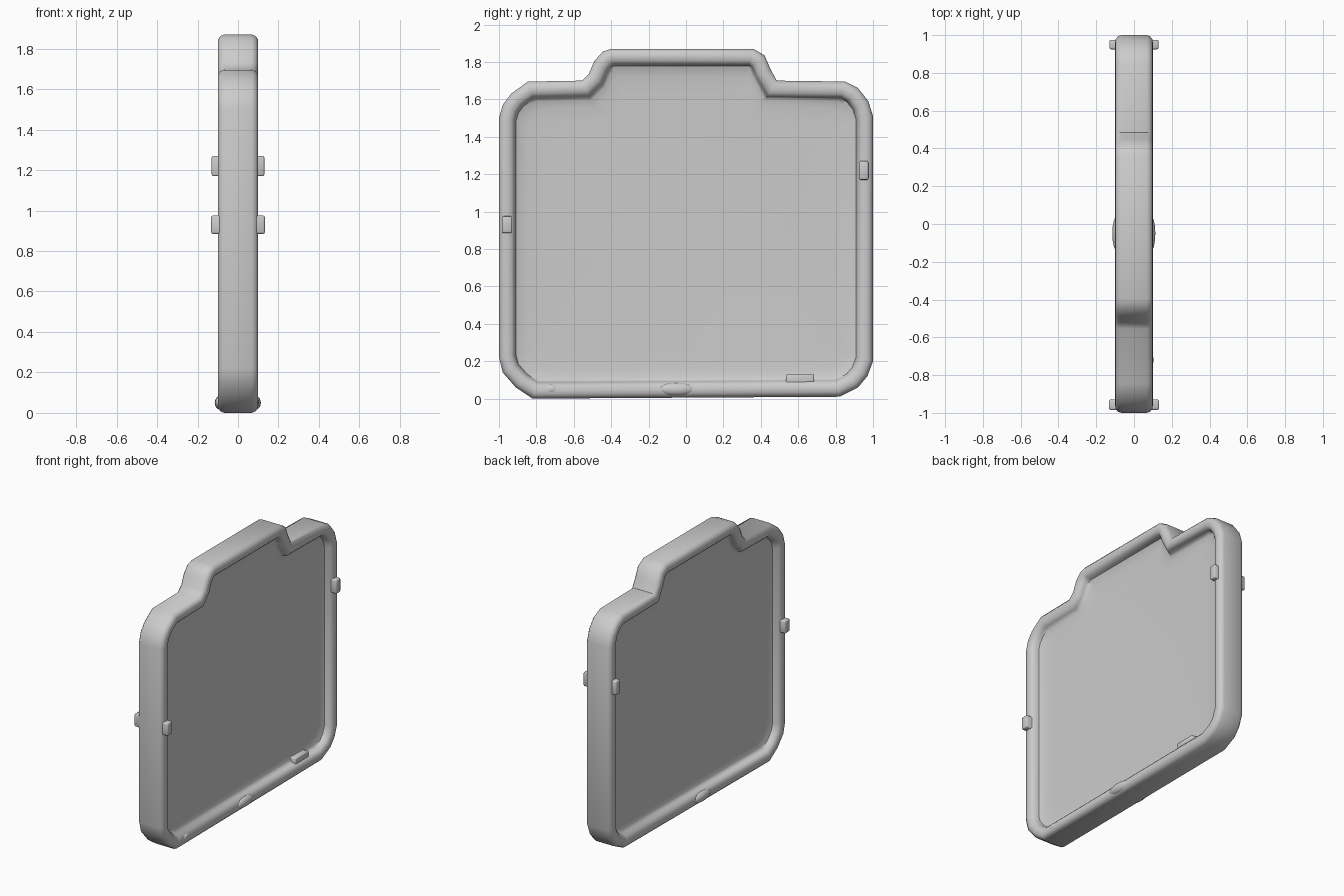
import bpy, bmesh, math
from mathutils import Vector

cube = bpy.data.objects.get("Cube")
if cube:
    bpy.data.objects.remove(cube, do_unlink=True)

grey = bpy.data.materials.new("light grey")
grey.use_nodes = True
COLOUR = (0.6, 0.6, 0.6, 1)
grey.diffuse_color = COLOUR
grey.node_tree.nodes["Principled BSDF"].inputs["Base Color"].default_value = COLOUR


def add_object(name, bm, angle=50):
    bmesh.ops.recalc_face_normals(bm, faces=bm.faces)
    mesh = bpy.data.meshes.new(name)
    bm.to_mesh(mesh)
    bm.free()
    mesh.materials.append(grey)
    obj = bpy.data.objects.new(name, mesh)
    bpy.context.collection.objects.link(obj)
    bpy.ops.object.select_all(action='DESELECT')
    obj.select_set(True)
    bpy.context.view_layer.objects.active = obj
    bpy.ops.object.shade_smooth_by_angle(angle=math.radians(angle))
    return obj


# Outer silhouette in (y, z), clockwise from the lower front corner
outline = [Vector(p) for p in (
    (-.82, 0), (-.91, .06), (-.98, .14), (-1, .22),
    (-1, 1.5), (-.98, 1.57), (-.935, 1.63), (-.845, 1.695),
    (-.555, 1.7), (-.52, 1.735), (-.49, 1.805), (-.445, 1.855), (-.4, 1.87),
    (.36, 1.87), (.42, 1.835), (.45, 1.765), (.485, 1.7),
    (.85, 1.695), (.92, 1.66), (.975, 1.59), (1, 1.51),
    (1, .2), (.97, .12), (.92, .06), (.82, .01))]


def inset(points, d):
    """Move every edge of the outline inwards by d, with mitred corners."""
    result = []
    for i, p in enumerate(points):
        a = (p - points[i - 1]).normalized()
        b = (points[(i + 1) % len(points)] - p).normalized()
        na, nb = Vector((a.y, -a.x)), Vector((b.y, -b.x))
        result.append(p + (na + nb) * (d / (1 + na.dot(nb))))
    return result


def shrink(points, s):
    centre = Vector((0, .86))
    return [centre + (p - centre) * s for p in points]


# Rounded rim section (inset, x), then the softly dished panel (scale, x)
rim = ((0, .068), (.007, .086), (.023, .098), (.045, .1),
       (.066, .095), (.08, .083), (.087, .065))
dish = ((.995, .048), (.975, .04), (.93, .034), (.84, .03))
lip = inset(outline, .087)
half = [(inset(outline, d), x) for d, x in rim] + [(shrink(lip, s), x) for s, x in dish]
sections = [(pts, -x) for pts, x in reversed(half)] + half

bm = bmesh.new()
rings = [[bm.verts.new((x, p.x, p.y)) for p in pts] for pts, x in sections]
n = len(outline)
for r0, r1 in zip(rings, rings[1:]):
    for i in range(n):
        j = (i + 1) % n
        bm.faces.new((r0[i], r0[j], r1[j], r1[i]))
for ring in (rings[0], rings[-1]):
    bm.faces.new(ring)
add_object("framed_panel", bm)


def box(name, centre, size, bevel, angle=50):
    bm = bmesh.new()
    bmesh.ops.create_cube(bm, size=1)
    bmesh.ops.scale(bm, vec=size, verts=bm.verts)
    bmesh.ops.translate(bm, vec=centre, verts=bm.verts)
    bmesh.ops.bevel(bm, geom=bm.edges[:], offset=bevel, segments=2,
                    profile=.5, affect='EDGES')
    return add_object(name, bm, angle)


# Pegs that pass through the side rails
box("front_peg", (0, -.957, .93), (.265, .055, .09), .008)
box("back_peg", (0, .95, 1.22), (.26, .05, .1), .008)

# Small tab on the lower rail
box("bottom_tab", (.045, .61, .1), (.07, .15, .06), .006)

# Soft swellings on the lower rail
for name, x, y, size in (("bottom_bulge_left", .085, -.05, (.028, .1, .035)),
                         ("bottom_bulge_right", -.085, -.05, (.03, .1, .035)),
                         ("bottom_nub", .085, -.72, (.018, .04, .025))):
    bm = bmesh.new()
    bmesh.ops.create_uvsphere(bm, u_segments=16, v_segments=10, radius=1)
    bmesh.ops.scale(bm, vec=size, verts=bm.verts)
    bmesh.ops.translate(bm, vec=(x, y, .05), verts=bm.verts)
    add_object(name, bm)
